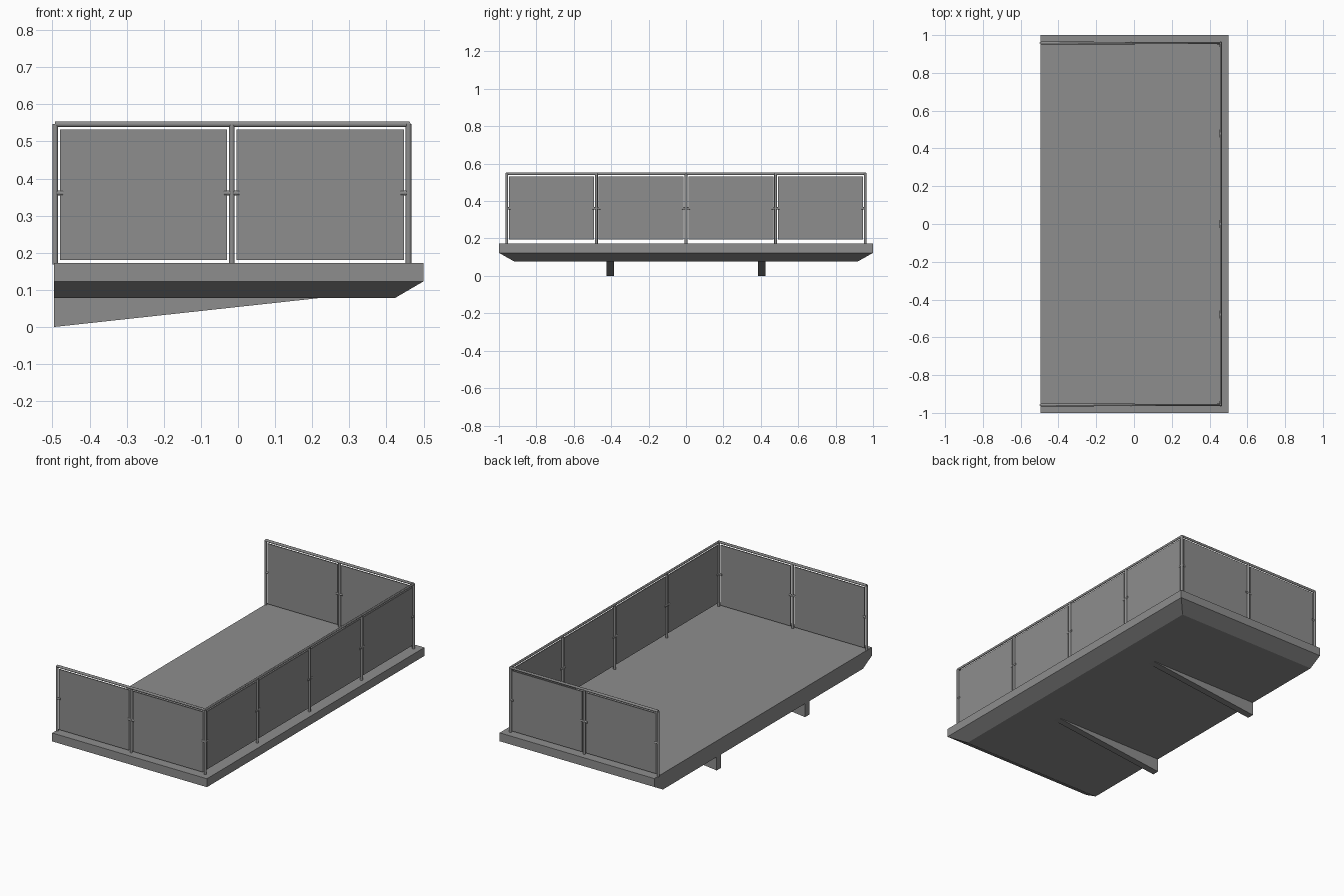
import bpy, bmesh
from mathutils import Vector

if "Cube" in bpy.data.objects:
    bpy.data.objects.remove(bpy.data.objects["Cube"])

DECK_TOP = 0.172
BACK = -0.496          # open side that meets the wall
POST_X = -0.4925       # first post of the short runs
FRONT_X = 0.4595       # long railing run
SIDE_Y = 0.958         # short railing runs
RAIL_Z = 0.5465
CLIP_Z = 0.361
R = 0.0075

# Dark grey shared by every part
grey = bpy.data.materials.new("dark_grey")
grey.diffuse_color = (0.27, 0.27, 0.27, 1)
grey.use_nodes = True
grey.node_tree.nodes["Principled BSDF"].inputs["Base Color"].default_value = grey.diffuse_color


def mesh_object(name, bm):
    bmesh.ops.recalc_face_normals(bm, faces=bm.faces)
    me = bpy.data.meshes.new(name)
    bm.to_mesh(me)
    bm.free()
    me.materials.append(grey)
    ob = bpy.data.objects.new(name, me)
    bpy.context.collection.objects.link(ob)
    return ob


def loft(name, *rings):
    """Closed solid through rings of equal point count."""
    bm = bmesh.new()
    vs = [[bm.verts.new(p) for p in ring] for ring in rings]
    n = len(vs[0])
    for a, b in zip(vs, vs[1:]):
        for i in range(n):
            j = (i + 1) % n
            bm.faces.new((a[i], a[j], b[j], b[i]))
    bm.faces.new(vs[0][::-1])
    bm.faces.new(vs[-1])
    return mesh_object(name, bm)


def rect(x0, x1, y0, y1, z):
    return [(x0, y0, z), (x1, y0, z), (x1, y1, z), (x0, y1, z)]


def box(name, x0, x1, y0, y1, z0, z1):
    return loft(name, rect(x0, x1, y0, y1, z0), rect(x0, x1, y0, y1, z1))


def tube(name, points, radius):
    """Round bar along a path, mitred at its corners."""
    cu = bpy.data.curves.new(name, 'CURVE')
    cu.dimensions = '3D'
    cu.bevel_depth = radius
    cu.bevel_resolution = 6
    cu.use_fill_caps = True
    cu.materials.append(grey)
    sp = cu.splines.new('POLY')
    sp.points.add(len(points) - 1)
    for p, co in zip(sp.points, points):
        p.co = (*co, 1)
    ob = bpy.data.objects.new(name, cu)
    bpy.context.collection.objects.link(ob)
    bpy.ops.object.select_all(action='DESELECT')
    ob.select_set(True)
    bpy.context.view_layer.objects.active = ob
    bpy.ops.object.convert(target='MESH')
    bpy.ops.object.shade_smooth_by_angle()


# Balcony slab with chamfered underside on the three free sides
loft("balcony_slab",
     rect(BACK, 0.423, -0.92, 0.92, 0.078),
     rect(BACK, 0.5, -1, 1, 0.123),
     rect(BACK, 0.5, -1, 1, DECK_TOP))

# Tapered support brackets
for s in (-1, 1):
    rings = [[(BACK, y, 0), (0.22, y, 0.078), (0.22, y, 0.085), (BACK, y, 0.085)]
             for y in (s * 0.406 - 0.02, s * 0.406 + 0.02)]
    loft("support_bracket", *rings)

# Handrail
tube("handrail", [(POST_X, -SIDE_Y, RAIL_Z), (FRONT_X, -SIDE_Y, RAIL_Z),
                  (FRONT_X, SIDE_Y, RAIL_Z), (POST_X, SIDE_Y, RAIL_Z)], R)


# Railing runs: posts, infill panels and panel clips
def railing(start, end, bays, panel_z0, skip_end_posts=False):
    start, end = Vector(start), Vector(end)
    step = (end - start) / bays
    d = step.normalized()
    side = Vector((-d.y, d.x, 0)) * 0.003
    for i in range(bays + 1):
        p = start + step * i
        if not (skip_end_posts and i in (0, bays)):
            tube("post", [p + Vector((0, 0, DECK_TOP - 0.004)),
                          p + Vector((0, 0, RAIL_Z))], R)
        a = p - d * (0.021 if i > 0 else 0)
        b = p + d * (0.021 if i < bays else 0)
        up = Vector((0, 0, CLIP_Z))
        tube("panel_clip", [a + up, b + up], 0.0065)
    for i in range(bays):
        a = start + step * i + d * 0.0125
        b = start + step * (i + 1) - d * 0.0125
        lo, hi = a - side, b + side
        box("railing_panel", min(lo.x, hi.x), max(lo.x, hi.x),
            min(lo.y, hi.y), max(lo.y, hi.y), panel_z0, 0.532)


for s in (-1, 1):
    railing((POST_X, s * SIDE_Y, 0), (FRONT_X, s * SIDE_Y, 0), 2, 0.181)
railing((FRONT_X, -SIDE_Y, 0), (FRONT_X, SIDE_Y, 0), 4, 0.195, True)
